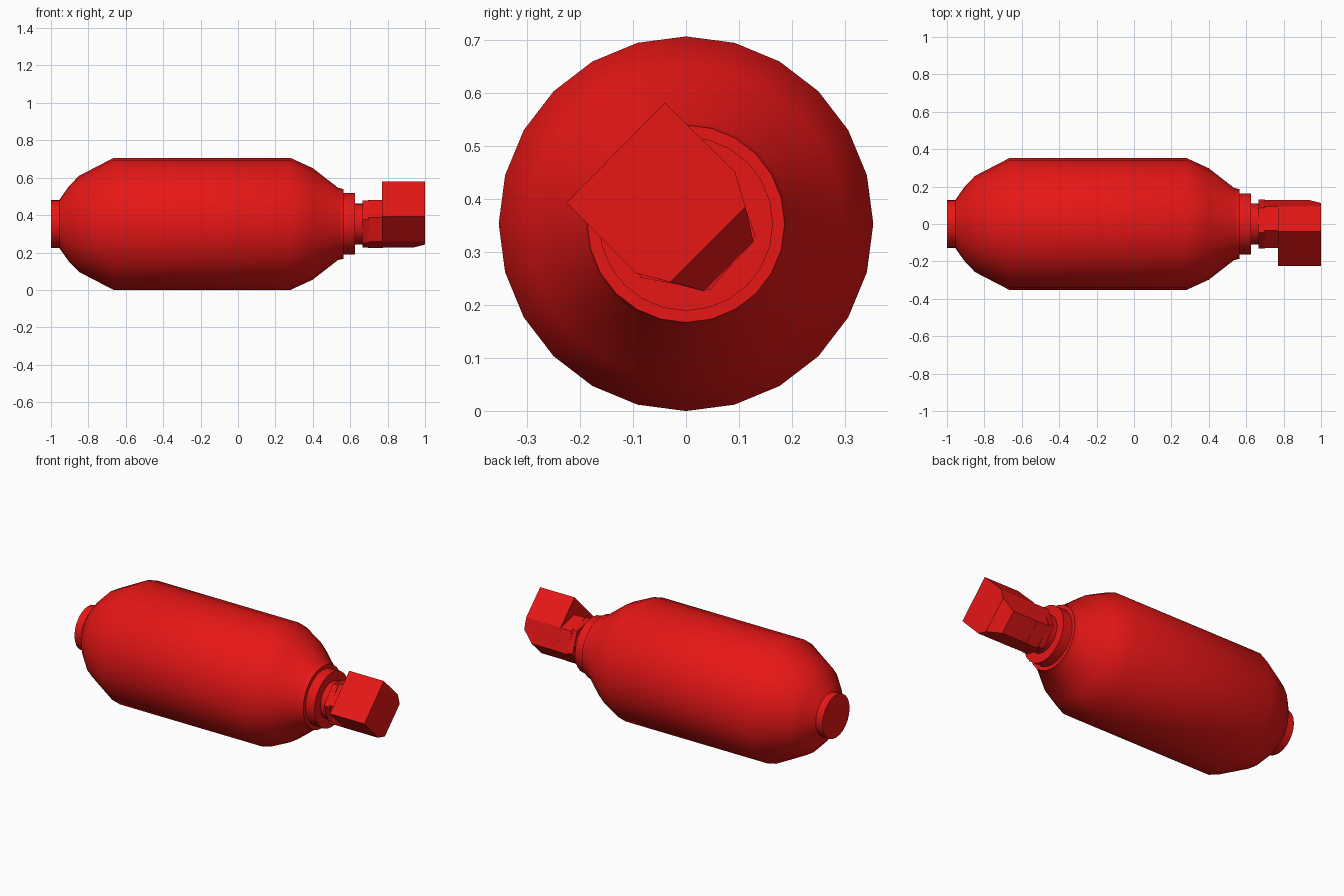
import bpy, bmesh, math

if "Cube" in bpy.data.objects:
    bpy.data.objects.remove(bpy.data.objects["Cube"])

AXIS_Z = 0.353
red = bpy.data.materials.new("red_paint")
red.diffuse_color = (0.8, 0.008, 0.008, 1)
red.use_nodes = True
red.node_tree.nodes["Principled BSDF"].inputs["Base Color"].default_value = red.diffuse_color


def finish(name, bm, smooth=False):
    bmesh.ops.remove_doubles(bm, verts=bm.verts, dist=1e-5)
    bmesh.ops.recalc_face_normals(bm, faces=bm.faces)
    me = bpy.data.meshes.new(name)
    bm.to_mesh(me)
    bm.free()
    me.materials.append(red)
    ob = bpy.data.objects.new(name, me)
    ob.location.z = AXIS_Z
    bpy.context.collection.objects.link(ob)
    if smooth:
        bpy.ops.object.select_all(action='DESELECT')
        ob.select_set(True)
        bpy.context.view_layer.objects.active = ob
        bpy.ops.object.shade_smooth_by_angle(angle=math.radians(32))
    return ob


def loft(name, sections, smooth=False):
    """Skin a list of (x, [(y, z), ...]) sections and cap both ends."""
    bm = bmesh.new()
    rings = [[bm.verts.new((x, y, z)) for y, z in pts] for x, pts in sections]
    for a, b in zip(rings, rings[1:]):
        n = len(a)
        for i in range(n):
            j = (i + 1) % n
            bm.faces.new((a[i], a[j], b[j], b[i]))
    bm.faces.new(rings[0])
    bm.faces.new(rings[-1])
    return finish(name, bm, smooth)


def polygon(r, sides, start=0):
    return [(r * math.cos(math.radians(start + 360 * i / sides)),
             r * math.sin(math.radians(start + 360 * i / sides))) for i in range(sides)]


def lathe(name, profile):
    return loft(name, [(x, polygon(r, 24)) for x, r in profile], True)


# Rounded tank with its closed base stub
lathe("base_stub", [(-1, 0.129), (-0.95, 0.129)])
lathe("tank_body", [(-0.955, 0.129), (-0.905, 0.2), (-0.85, 0.257), (-0.665, 0.353),
                    (0.28, 0.353), (0.4, 0.298), (0.535, 0.193), (0.565, 0.186)])

# Stepped neck
lathe("neck_collar", [(0.56, 0.164), (0.625, 0.164)])
lathe("neck_stem", [(0.62, 0.109), (0.67, 0.109)])

# Hexagonal nuts
loft("thin_nut", [(x, polygon(0.133, 6, -10)) for x in (0.665, 0.7)])
loft("long_nut", [(x, polygon(0.132, 6, -15)) for x in (0.695, 0.775)])

# Valve block: half hexagon drawn out to a square corner, lower edge bevelled at the tip
block = [(-0.225, 0.04), (-0.095, -0.093), (0.033, -0.126),
         (0.127, -0.033), (0.093, 0.097), (-0.04, 0.228)]
tip = list(block)
tip[2] = (-0.03, -0.110)
tip[3] = (0.112, 0.032)
loft("valve_block", [(0.77, block), (0.94, block), (1.0, tip)])
